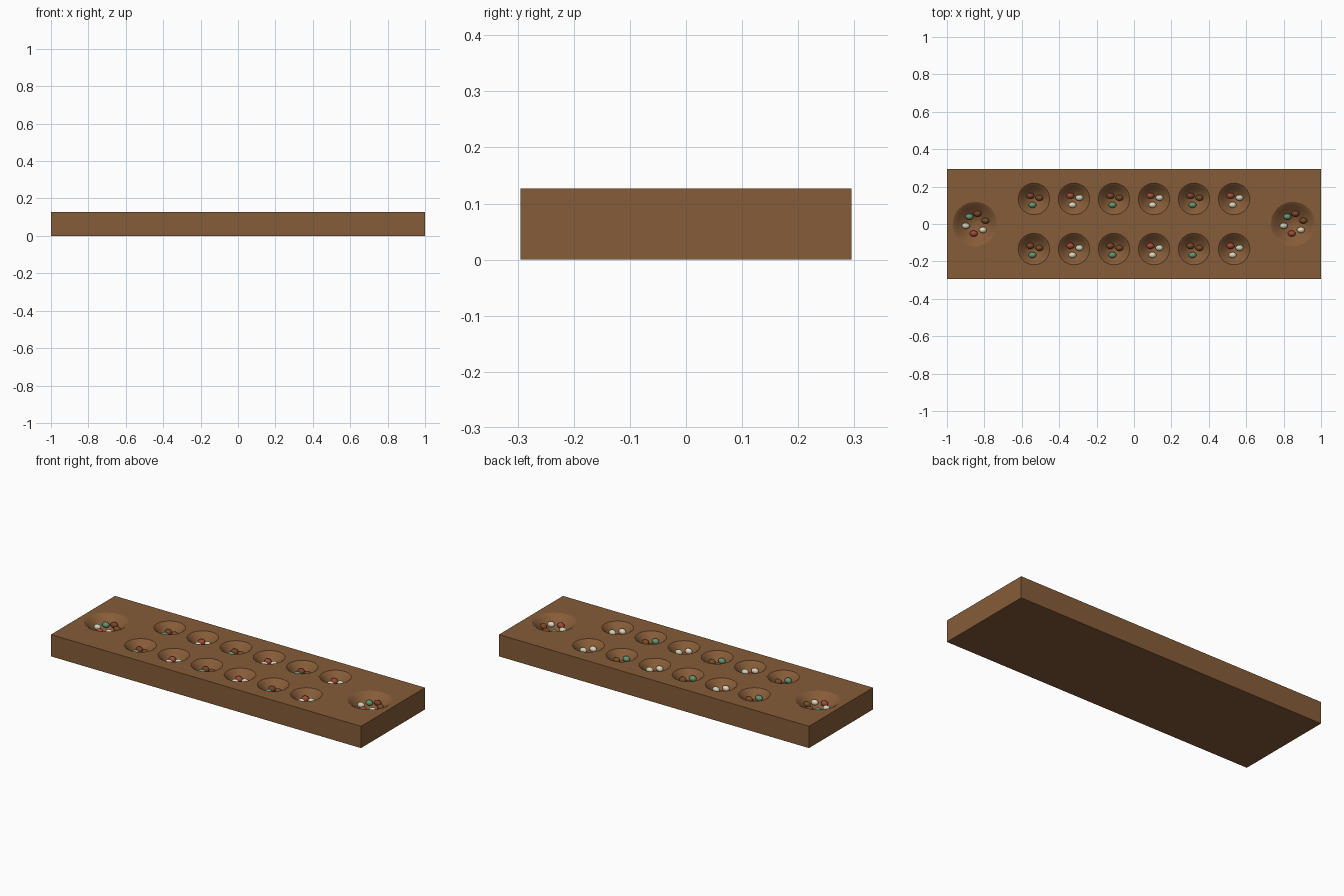
import bpy, bmesh, math
from mathutils import Vector

if "Cube" in bpy.data.objects:
    bpy.data.objects.remove(bpy.data.objects["Cube"])

HALF_X, HALF_Y, TOP = 1.0, 0.295, 0.127
SEGMENTS, RINGS = 40, 12


def material(name, srgb):
    m = bpy.data.materials.new(name)
    lin = [((c / 255 + 0.055) / 1.055) ** 2.4 for c in srgb]
    m.diffuse_color = (*lin, 1)
    m.use_nodes = True
    m.node_tree.nodes["Principled BSDF"].inputs["Base Color"].default_value = m.diffuse_color
    return m


wood = material("board wood", (134, 92, 56))
seed_colours = [
    material("brown", (118, 76, 40)),
    material("russet", (124, 68, 44)),
    material("green", (98, 150, 112)),
    material("pale grey green", (205, 208, 182)),
    material("red", (160, 74, 56)),
    material("cream", (224, 212, 188)),
]

# Layout of the hollows: x, y, radius, depth
pits = [((i - 2.5) * 0.214, y, 0.084, 0.056) for y in (-0.134, 0.134) for i in range(6)]
stores = [(x, 0.0, 0.118, 0.066) for x in (-0.85, 0.85)]


def bowl_depth(t, depth):
    return depth * max(0.0, 1 - t * t) ** 1.3


# Board: a block whose top face is filled around the smooth hollows
bm = bmesh.new()
corners = [(-HALF_X, -HALF_Y), (HALF_X, -HALF_Y), (HALF_X, HALF_Y), (-HALF_X, HALF_Y)]
low = [bm.verts.new((x, y, 0)) for x, y in corners]
high = [bm.verts.new((x, y, TOP)) for x, y in corners]
bm.faces.new(low[::-1])
for i in range(4):
    j = (i + 1) % 4
    bm.faces.new((low[i], low[j], high[j], high[i]))
border = [bm.edges.get((high[i], high[(i + 1) % 4])) for i in range(4)]

for cx, cy, radius, depth in pits + stores:
    previous = None
    for r in range(RINGS):
        t = 1 - r / RINGS
        ring = []
        for s in range(SEGMENTS):
            a = 2 * math.pi * s / SEGMENTS
            ring.append(bm.verts.new((cx + radius * t * math.cos(a),
                                      cy + radius * t * math.sin(a),
                                      TOP - bowl_depth(t, depth))))
        for s in range(SEGMENTS):
            n = (s + 1) % SEGMENTS
            if previous:
                bm.faces.new((previous[s], previous[n], ring[n], ring[s])).smooth = True
            else:
                border.append(bm.edges.new((ring[s], ring[n])))
        previous = ring
    centre = bm.verts.new((cx, cy, TOP - depth))
    for s in range(SEGMENTS):
        bm.faces.new((previous[s], previous[(s + 1) % SEGMENTS], centre)).smooth = True

bmesh.ops.triangle_fill(bm, edges=border, use_beauty=True, normal=Vector((0, 0, 1)))
bmesh.ops.recalc_face_normals(bm, faces=bm.faces)
mesh = bpy.data.meshes.new("board")
bm.to_mesh(mesh)
bm.free()
mesh.materials.append(wood)
bpy.context.collection.objects.link(bpy.data.objects.new("board", mesh))


# Seeds: one shared ellipsoid per colour, resting on the hollow floors
def seed_mesh(mat):
    b = bmesh.new()
    bmesh.ops.create_uvsphere(b, u_segments=16, v_segments=10, radius=1)
    bmesh.ops.scale(b, vec=(0.021, 0.016, 0.016), verts=b.verts)
    for f in b.faces:
        f.smooth = True
    m = bpy.data.meshes.new(mat.name + " seed")
    b.to_mesh(m)
    b.free()
    m.materials.append(mat)
    return m


seed_meshes = [seed_mesh(m) for m in seed_colours]


def place_seeds(hollow, offsets, first_colour, name):
    cx, cy, radius, depth = hollow
    for k, (dx, dy) in enumerate(offsets):
        seed = bpy.data.objects.new(name, seed_meshes[(first_colour + k) % 6])
        floor = TOP - bowl_depth(math.hypot(dx, dy) / radius, depth)
        seed.location = (cx + dx, cy + dy, floor + 0.013)
        bpy.context.collection.objects.link(seed)


pit_offsets = [(0.029, 0.006), (-0.019, 0.017), (-0.008, -0.032)]
store_offsets = [(0.056, 0.018), (0.013, 0.055), (-0.030, 0.039),
                 (-0.049, -0.010), (-0.007, -0.051), (0.042, -0.032)]
for i, pit in enumerate(pits):
    place_seeds(pit, pit_offsets, 3 * (i % 2), "pit_seed")
for store in stores:
    place_seeds(store, store_offsets, 0, "store_seed")
